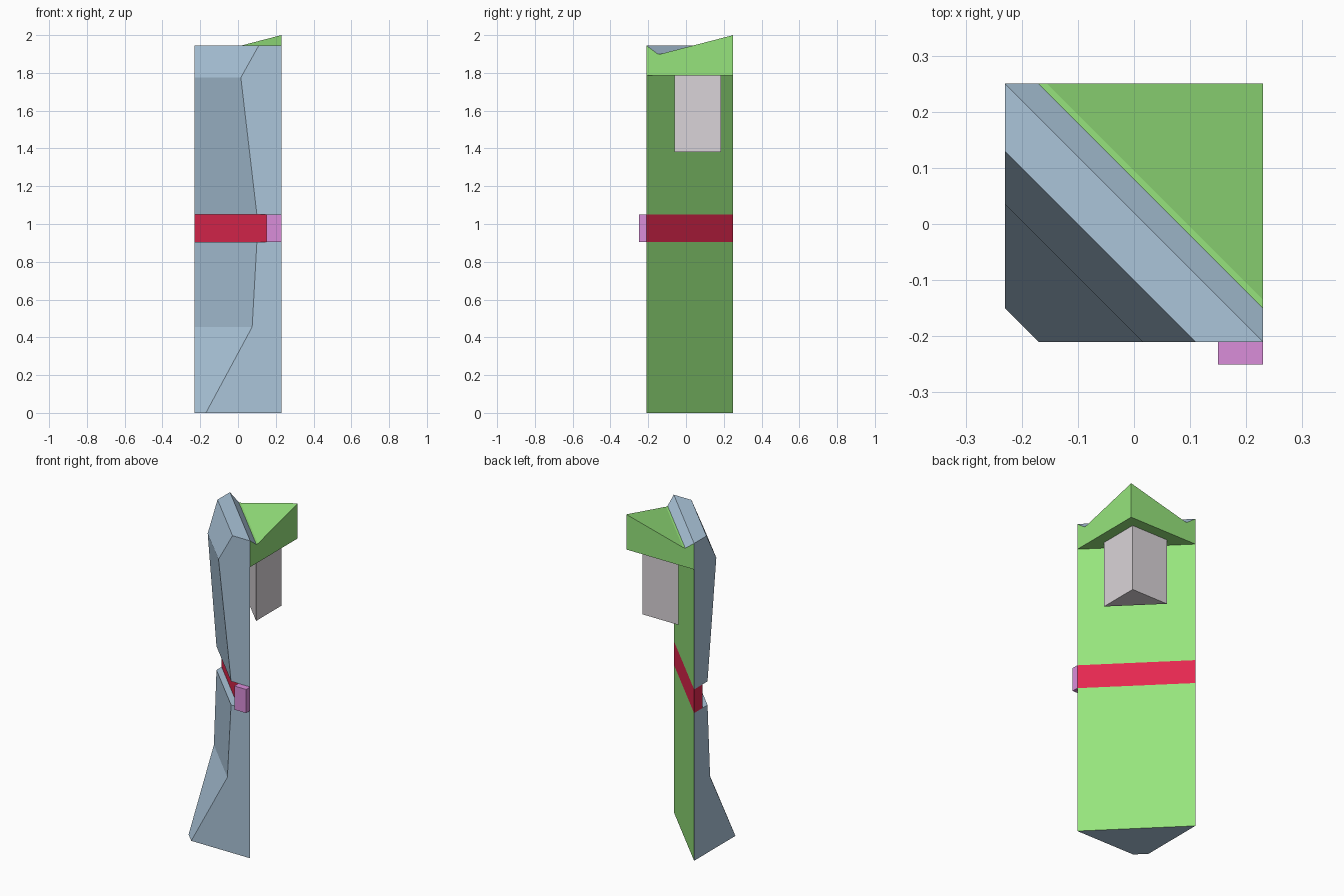
import bpy
import bmesh
from mathutils import Vector

cube = bpy.data.objects.get("Cube")
if cube:
    bpy.data.objects.remove(cube, do_unlink=True)

# Plan limits: the body fills the front-left half of a square cut on its diagonal
LEFT, RIGHT, FRONT, BACK = -0.23, 0.23, -0.21, 0.25
BELT_LOW, BELT_HIGH, TOP = 0.905, 1.05, 1.945


def material(name, r, g, b):
    linear = [((c / 255 + 0.055) / 1.055) ** 2.4 for c in (r, g, b)]
    mat = bpy.data.materials.new(name)
    mat.use_nodes = True
    mat.diffuse_color = (*linear, 1)
    mat.node_tree.nodes["Principled BSDF"].inputs["Base Color"].default_value = (*linear, 1)
    return mat


blue = material("soft blue", 171, 197, 218)
green = material("light green", 150, 228, 124)
red = material("crimson", 228, 40, 80)
pink = material("orchid pink", 218, 141, 218)
grey = material("warm grey", 218, 212, 216)


def make_object(name, rings, materials, rule=None):
    """Loft equal-sized rings of points into a closed solid."""
    bm = bmesh.new()
    loops = [[bm.verts.new(p) for p in ring] for ring in rings]
    for low, high in zip(loops, loops[1:]):
        for i in range(len(low)):
            j = (i + 1) % len(low)
            bm.faces.new((low[i], low[j], high[j], high[i]))
    bm.faces.new(loops[0])
    bm.faces.new(loops[-1])
    bmesh.ops.recalc_face_normals(bm, faces=bm.faces)
    bm.normal_update()
    if rule:
        for face in bm.faces:
            face.material_index = int(rule(face))
    mesh = bpy.data.meshes.new(name)
    bm.to_mesh(mesh)
    bm.free()
    for mat in materials:
        mesh.materials.append(mat)
    obj = bpy.data.objects.new(name, mesh)
    bpy.context.collection.objects.link(obj)
    return obj


def slice_ring(x, z):
    """Plan slice from the diagonal back to a parallel front edge starting at x."""
    return [(LEFT, BACK, z), (LEFT, x + LEFT + BACK, z), (x, FRONT, z), (RIGHT, FRONT, z)]


def prism(name, points, low, high, mat):
    return make_object(name, [[(x, y, z) for x, y in points] for z in (low, high)], [mat])


def faces_diagonal(face):
    return face.normal.dot(Vector((1, 1, 0)).normalized()) > 0.99


# Body halves, with a green diagonal back
lower = [(-0.17, 0), (0.075, 0.455), (0.10, BELT_LOW)]
upper = [(0.10, BELT_HIGH), (0.015, 1.775), (0.11, TOP)]
for name, profile in (("lower_body", lower), ("upper_body", upper)):
    make_object(name, [slice_ring(x, z) for x, z in profile], [blue, green], faces_diagonal)

# Recessed belt and its buckle
make_object("belt", [slice_ring(0.15, z) for z in (BELT_LOW, BELT_HIGH)], [red])
prism("buckle", [(0.15, -0.25), (RIGHT, -0.25), (RIGHT, FRONT), (0.15, FRONT)],
      BELT_LOW, BELT_HIGH, pink)

# Wedge behind the head: a blue slope down to a gutter, then a rising green top
BASE = 1.785
gutter = [(0, TOP), (0.06, 1.90), (0.075, 1.90), (0.46, 2.0)]
section = [(0, BASE)] + gutter + [(0.46, BASE)]
wedge = make_object(
    "head_wedge",
    [[(LEFT + s, BACK, z) for s, z in section], [(RIGHT, FRONT + s, z) for s, z in section]],
    [green, blue],
    lambda f: f.normal.z > 0.2 and f.normal.x + f.normal.y > 0.1)
bm = bmesh.new()
bm.from_mesh(wedge.data)
bmesh.ops.remove_doubles(bm, verts=bm.verts, dist=0.0005)
bm.to_mesh(wedge.data)
bm.free()

# Triangular block hanging under the wedge
prism("hanging_block", [(0.165, -0.06), (0.165, 0.185), (-0.08, 0.185)], 1.38, BASE, grey)
